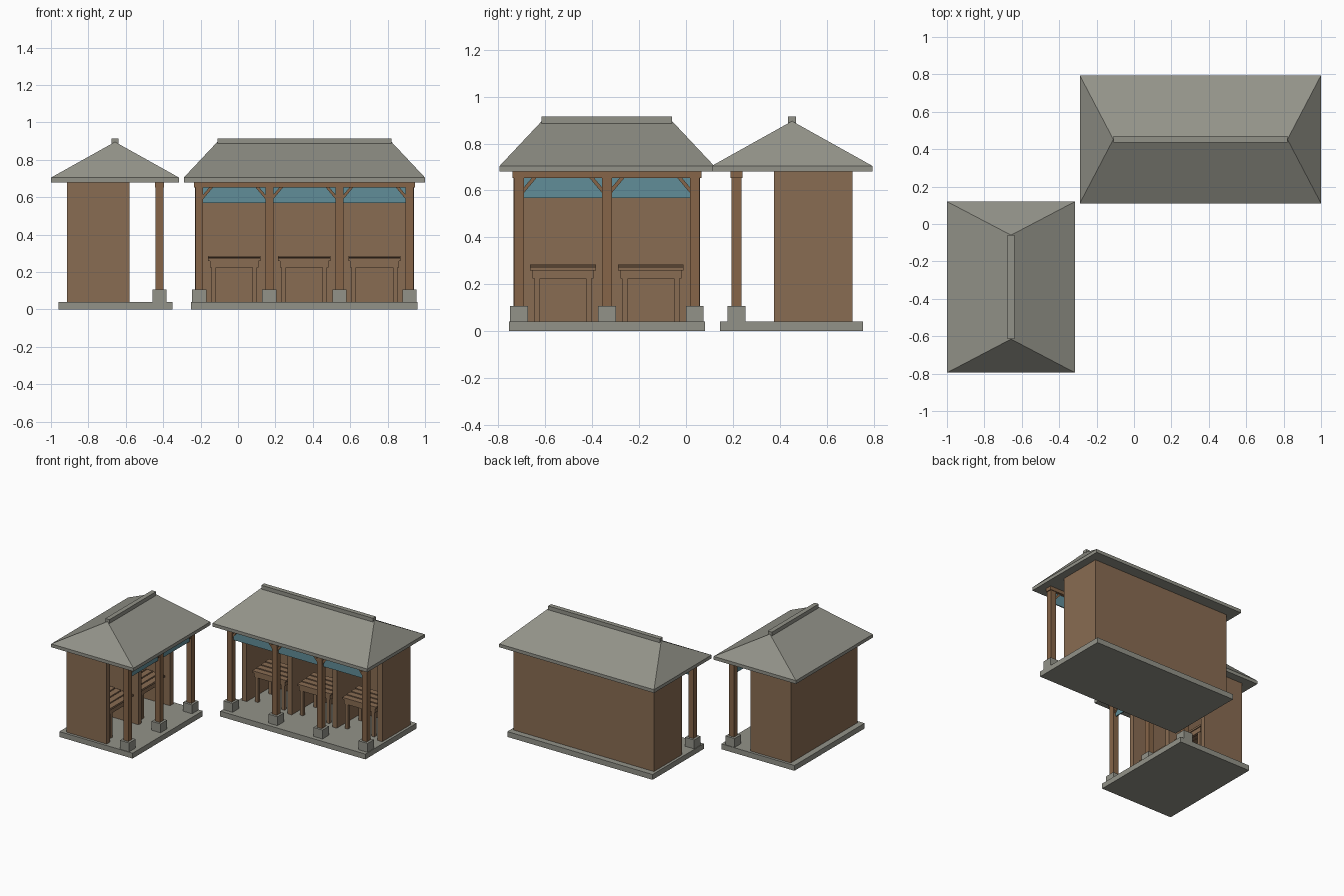
import bpy, bmesh, math
from mathutils import Matrix, Vector

if "Cube" in bpy.data.objects:
    bpy.data.objects.remove(bpy.data.objects["Cube"])


def material(name, rgb):
    m = bpy.data.materials.new(name)
    m.diffuse_color = (*rgb, 1)
    m.use_nodes = True
    m.node_tree.nodes["Principled BSDF"].inputs["Base Color"].default_value = m.diffuse_color
    return m


STONE = material("grey stone", (0.29, 0.29, 0.25))
WALL = material("wall brown", (0.25, 0.15, 0.085))
WOOD = material("timber brown", (0.24, 0.13, 0.065))
CLOTH = material("teal cloth", (0.12, 0.27, 0.315))


def finish(name, bm, mat, xf):
    bmesh.ops.recalc_face_normals(bm, faces=bm.faces)
    bm.transform(xf)
    me = bpy.data.meshes.new(name)
    bm.to_mesh(me)
    bm.free()
    me.materials.append(mat)
    ob = bpy.data.objects.new(name, me)
    bpy.context.collection.objects.link(ob)
    return ob


def boxes(name, mat, xf, spans):
    """One object from boxes given as (u0, u1, v0, v1, z0, z1)."""
    bm = bmesh.new()
    for u0, u1, v0, v1, z0, z1 in spans:
        m = Matrix.Translation(((u0 + u1) / 2, (v0 + v1) / 2, (z0 + z1) / 2))
        m = m @ Matrix.Diagonal((u1 - u0, v1 - v0, z1 - z0, 1))
        bmesh.ops.create_cube(bm, size=1, matrix=m)
    finish(name, bm, mat, xf)


def hip_roof(xf, hu, hv, ridge):
    # eave slab and hipped slopes in one closed shell
    bm = bmesh.new()
    rings = []
    for z in (0.68, 0.705):
        rings.append([bm.verts.new((a * hu, b * hv, z))
                      for a, b in ((-1, -1), (1, -1), (1, 1), (-1, 1))])
    lo, hi = rings
    bm.faces.new(lo)
    for i in range(4):
        j = (i + 1) % 4
        bm.faces.new((lo[i], lo[j], hi[j], hi[i]))
    a = bm.verts.new((-ridge, 0, 0.896))
    b = bm.verts.new((ridge, 0, 0.896))
    bm.faces.new((hi[0], hi[1], b, a))
    bm.faces.new((hi[1], hi[2], b))
    bm.faces.new((hi[2], hi[3], a, b))
    bm.faces.new((hi[3], hi[0], a))
    finish("hip_roof", bm, STONE, xf)
    boxes("ridge_cap", STONE, xf, [(-ridge, ridge, -0.0175, 0.0175, 0.885, 0.915)])


def braces(xf, bays):
    # diagonal struts between posts and beam
    bm = bmesh.new()
    for c in bays:
        for s in (-1, 1):
            pts = [(0.168, 0.588), (0.168, 0.612), (0.130, 0.657), (0.110, 0.657)]
            f = bm.faces.new([bm.verts.new((c + s * u, -0.252, z)) for u, z in pts])
            ext = bmesh.ops.extrude_face_region(bm, geom=[f])
            for v in ext["geom"]:
                if isinstance(v, bmesh.types.BMVert):
                    v.co.y += 0.026
    finish("corner_brace", bm, WOOD, xf)


def table(xf, c):
    slats = []
    for i in range(4):
        v = -0.055 + i * 0.051
        z = 0.273 + i * 0.004
        slats.append((c - 0.14, c + 0.14, v, v + 0.045, z - 0.014, z))
    boxes("table_slats", WALL, xf, slats)
    # apron frame under the slats
    boxes("table_frame", WALL, xf, [
        (c - 0.13, c + 0.13, -0.048, -0.03, 0.225, 0.262),
        (c - 0.13, c + 0.13, 0.122, 0.14, 0.225, 0.27),
        (c - 0.13, c - 0.11, -0.03, 0.122, 0.225, 0.262),
        (c + 0.11, c + 0.13, -0.03, 0.122, 0.225, 0.262)])
    boxes("table_legs", WALL, xf, [
        (c + s * 0.11 - 0.012, c + s * 0.11 + 0.012, v - 0.012, v + 0.012, 0.04, 0.24)
        for s in (-1, 1) for v in (-0.034, 0.126)])


def stall(xf, n):
    bay, P = 0.375, -0.2375          # bay width and depth of the post row
    L = n * bay / 2
    posts = [-L + i * bay for i in range(n + 1)]
    bays = [-L + (i + 0.5) * bay for i in range(n)]
    E = L + 0.0225
    boxes("base_slab", STONE, xf, [(-L - 0.0425, L + 0.0425, -0.3075, 0.3025, 0, 0.04)])
    boxes("back_wall", WALL, xf, [(-E, E, 0.2225, 0.2575, 0.04, 0.68)])
    # end walls and partitions
    parts = [(-E, -E + 0.04, -0.0775, 0.2225, 0.04, 0.68),
             (E - 0.04, E, -0.0775, 0.2225, 0.04, 0.68)]
    parts += [(p - 0.018, p + 0.018, -0.0775, 0.2225, 0.04, 0.68) for p in posts[1:-1]]
    boxes("partition_walls", WALL, xf, parts)
    boxes("post_plinths", STONE, xf,
          [(p - 0.038, p + 0.038, P - 0.038, P + 0.038, 0.04, 0.107) for p in posts])
    boxes("posts", WOOD, xf,
          [(p - 0.021, p + 0.021, P - 0.021, P + 0.021, 0.107, 0.655) for p in posts])
    boxes("front_beam", WOOD, xf, [(-L - 0.028, L + 0.028, P - 0.025, P + 0.025, 0.653, 0.68)])
    boxes("cloth_valance", CLOTH, xf,
          [(c - 0.166, c + 0.166, P - 0.004, P + 0.004, 0.568, 0.653) for c in bays])
    braces(xf, bays)
    for c in bays:
        table(xf, c)
    hip_roof(xf, L + 0.0825, 0.3425, L - 0.097)


# long stall facing the front, short stall facing right
stall(Matrix.Translation((0.355, 0.4525, 0)), 3)
stall(Matrix.Translation((-0.6575, -0.3375, 0)) @ Matrix.Rotation(math.pi / 2, 4, 'Z'), 2)
